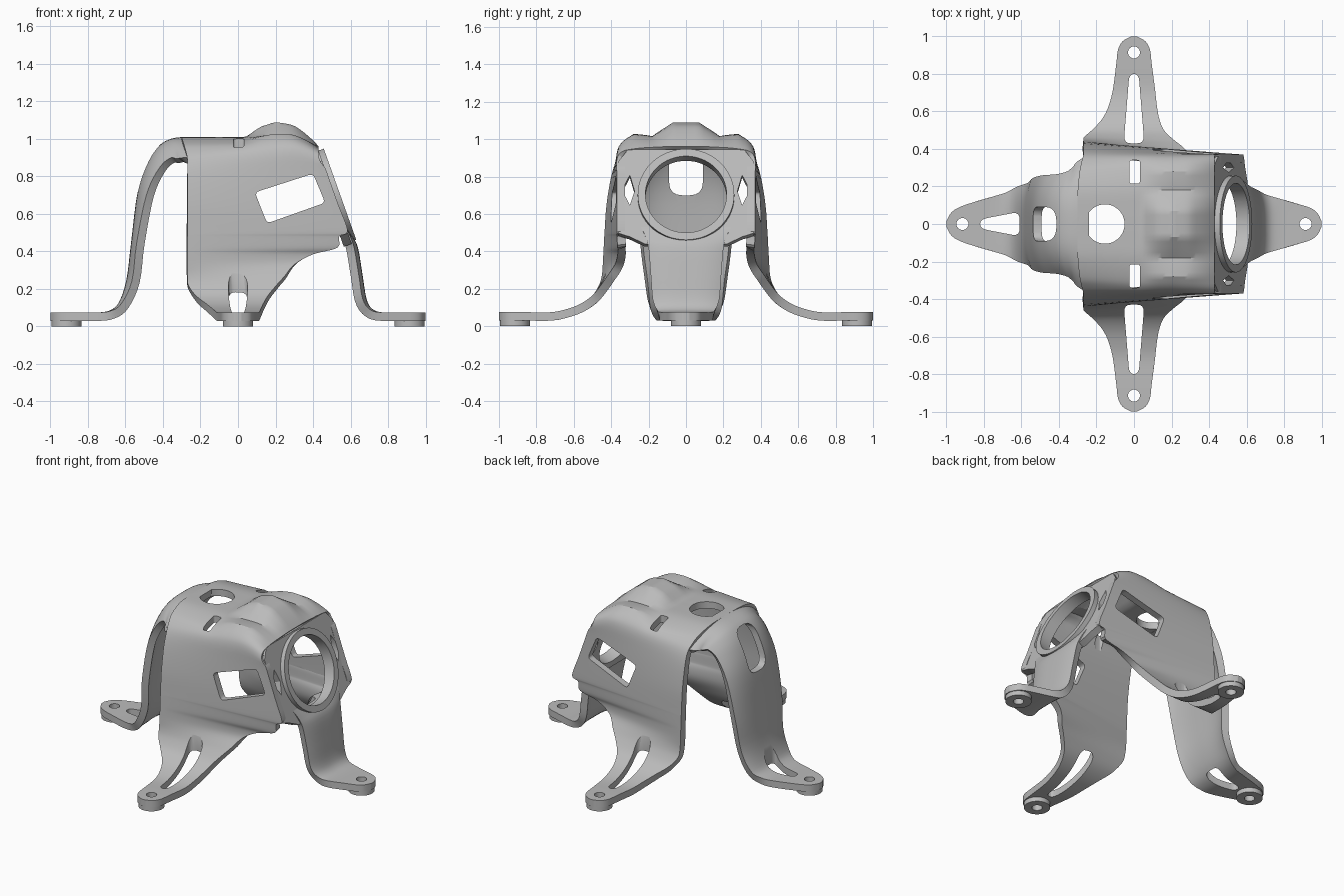
import bpy, bmesh, math
from mathutils import Matrix

cube = bpy.data.objects.get("Cube")
if cube:
    bpy.data.objects.remove(cube)

THICK = 0.045
grey = bpy.data.materials.new("light_grey")
grey.use_nodes = True
grey.diffuse_color = (0.5, 0.5, 0.5, 1)
grey.node_tree.nodes["Principled BSDF"].inputs["Base Color"].default_value = (0.5, 0.5, 0.5, 1)


def link(name, bm, matrix=Matrix()):
    mesh = bpy.data.meshes.new(name)
    bm.to_mesh(mesh)
    bm.free()
    mesh.materials.append(grey)
    ob = bpy.data.objects.new(name, mesh)
    ob.matrix_world = matrix
    bpy.context.collection.objects.link(ob)
    return ob


def smooth_rows(keys, n=4):
    """Catmull-Rom interpolation of control rows."""
    out = []
    for i in range(len(keys) - 1):
        a, b, c, d = (keys[min(max(i + k, 0), len(keys) - 1)] for k in (-1, 0, 1, 2))
        for s in range(n):
            t = s / n
            out.append([0.5 * (2 * q + (r - p) * t + (2 * p - 5 * q + 4 * r - w) * t ** 2
                               + (3 * q - p - 3 * r + w) * t ** 3)
                        for p, q, r, w in zip(a, b, c, d)])
    return out + [list(keys[-1])]


def sheet(name, rows):
    """Grid of points thickened inward into a shell."""
    bm = bmesh.new()
    vs = [[bm.verts.new(p) for p in row] for row in rows]
    for a, b in zip(vs, vs[1:]):
        for j in range(len(a) - 1):
            bm.faces.new((a[j], a[j + 1], b[j + 1], b[j]))
    ob = link(name, bm)
    mod = ob.modifiers.new("shell", 'SOLIDIFY')
    mod.thickness = THICK
    mod.offset = -1
    return ob


def prism(name, pts, lo, hi, axis='z', matrix=Matrix()):
    place = {'x': lambda u, v, d: (d, u, v), 'y': lambda u, v, d: (u, d, v),
             'z': lambda u, v, d: (u, v, d)}[axis]
    bm = bmesh.new()
    ends = [[bm.verts.new(place(u, v, d)) for u, v in pts] for d in (lo, hi)]
    for e in ends:
        bm.faces.new(e)
    n = len(pts)
    for i in range(n):
        bm.faces.new((ends[0][i], ends[0][(i + 1) % n], ends[1][(i + 1) % n], ends[1][i]))
    bmesh.ops.recalc_face_normals(bm, faces=bm.faces)
    return link(name, bm, matrix)


def circle(r, cx=0, cy=0, n=48):
    return [(cx + r * math.cos(2 * math.pi * i / n), cy + r * math.sin(2 * math.pi * i / n))
            for i in range(n)]


def rounded(pts, r=0.025, n=4):
    """Round the corners of a polygon with short curves."""
    out = []
    for i, (x, y) in enumerate(pts):
        ends = []
        for qx, qy in (pts[i - 1], pts[(i + 1) % len(pts)]):
            l = math.hypot(qx - x, qy - y)
            f = min(r / l, 0.45)
            ends.append((x + (qx - x) * f, y + (qy - y) * f))
        (ax, ay), (bx, by) = ends
        for k in range(n + 1):
            t = k / n
            out.append(((1 - t) ** 2 * ax + 2 * t * (1 - t) * x + t * t * bx,
                        (1 - t) ** 2 * ay + 2 * t * (1 - t) * y + t * t * by))
    return out


def ramp(x, pts):
    if x <= pts[0][0]:
        return pts[0][1]
    for (a, p), (b, q) in zip(pts, pts[1:]):
        if x <= b:
            return p + (q - p) * (x - a) / (b - a)
    return pts[-1][1]


# Body: roof, side walls and side legs, as rows (rear y, front y, rear z, front z, x min, x max)
half = smooth_rows([
    (0, 0, 1.01, 1.01, -.3, .43), (.07, .07, 1.01, 1.01, -.3, .43),
    (.18, .18, 1.005, 1.01, -.3, .43), (.28, .28, .975, 1, -.29, .43),
    (.33, .345, .94, .985, -.28, .43), (.37, .37, .89, .94, -.27, .435),
    (.4, .37, .8, .82, -.27, .475), (.425, .37, .65, .65, -.27, .535),
    (.435, .37, .51, .51, -.27, .585), (.437, .37, .48, .48, -.27, .54),
    (.44, .365, .42, .42, -.27, .53), (.442, .365, .385, .385, -.27, .4),
    (.445, .38, .33, .33, -.27, .3), (.45, .42, .27, .27, -.27, .25),
    (.465, .455, .22, .22, -.265, .205), (.5, .5, .165, .165, -.225, .16),
    (.56, .56, .122, .122, -.17, .135), (.63, .63, .094, .094, -.135, .122),
    (.72, .72, .075, .075, -.112, .112), (.85, .85, .075, .075, -.095, .095),
    (.93, .93, .075, .075, -.085, .085), (.975, .975, .075, .075, -.06, .06),
    (1, 1, .075, .075, -.015, .015)])


def body_row(row, side):
    yr, yf, zr, zf, x0, x1 = row
    pts = []
    for j in range(37):
        t = j / 36
        x, y, z = x0 + (x1 - x0) * t, yr + (yf - yr) * t, zr + (zf - zr) * t
        roof = min(max((z - .85) / .1, 0), 1)
        hump = ramp(x, [(.04, 0), (.12, .055), (.2, .08), (.3, .065), (.4, .02), (.44, 0)])
        hump *= ramp(y, [(.07, 1), (.18, .1), (.28, .45), (.37, 0)])
        z += roof * (hump - .06 * (max(x - .25, 0) / .19) ** 2)
        pts.append((x, side * y, z))
    return pts


body = sheet("body_shell", [body_row(r, -1) for r in reversed(half[1:])]
             + [body_row(r, 1) for r in half])


# Rear and front legs: rows (x, z, half width, edge drop)
def leg(name, keys, direction):
    rows = smooth_rows(keys)
    grid = []
    for i, (x, z, w, drop) in enumerate(rows):
        a, b = rows[max(i - 1, 0)], rows[min(i + 1, len(rows) - 1)]
        dx, dz = b[0] - a[0], b[1] - a[1]
        l = math.hypot(dx, dz)
        nx, nz = direction * dz / l, -direction * dx / l
        line = []
        for j in range(25):
            s = j / 12 - 1
            d = drop * abs(s) ** 3
            line.append((x + nx * d, -direction * s * w, z + nz * d))
        grid.append(line)
    return sheet(name, grid)


rear_leg = leg("rear_leg", [
    (-.24, 1.01, .365, .11), (-.3, 1.01, .34, .11), (-.36, 1, .305, .11), (-.42, .965, .28, .09),
    (-.48, .88, .265, .07), (-.535, .72, .26, .05), (-.57, .45, .245, .03), (-.595, .25, .22, .03),
    (-.635, .13, .2, .015), (-.68, .088, .17, .005), (-.74, .075, .15, 0), (-.85, .075, .118, 0),
    (-.93, .075, .09, 0), (-.975, .075, .06, 0), (-1, .075, .015, 0)], -1)
front_leg = leg("front_leg", [
    (.575, .53, .24, 0), (.61, .48, .215, .01), (.64, .42, .2, .02), (.665, .27, .188, .02),
    (.685, .15, .178, .02), (.715, .095, .155, .01), (.77, .075, .137, 0), (.88, .075, .105, 0),
    (.94, .075, .086, 0), (.977, .075, .06, 0), (1, .075, .015, 0)], 1)

# Tilted face plate and raised ring
tilt = Matrix.Translation((.53, 0, .7)) @ Matrix.Rotation(math.radians(70.4), 4, 'Y')
plate_half = [(-.265, .31), (-.2, .36), (.21, .36), (.23, .3), (.27, .22)]
plate = prism("face_plate", plate_half + [(u, -v) for u, v in reversed(plate_half)],
              -.06, -.015, matrix=tilt)
ring = prism("lens_ring", circle(.258, n=64), -.045, .015, matrix=tilt)

# Foot pads
feet = [(.915, 0), (-.915, 0), (0, .915), (0, -.915)]
pads = [prism("foot_pad", circle(.08, *f), 0, .034) for f in feet]

# Cutters
lens = prism("lens_cutter", circle(.217, n=64), -.2, .2, matrix=tilt)
holes = [prism("bolt_cutter", circle(.032, *f, n=24), -.1, .3) for f in feet]
top_hole = prism("top_cutter", circle(.105, -.155, 0), .8, 1.2)
window = prism("window_cutter", rounded([(.09, .715), (.4, .815), (.465, .66), (.155, .55)]),
               -1, 1, 'y')
rear_slot = prism("rear_slot_cutter", rounded([(-.82, .025), (-.61, .065), (-.61, -.065),
                                               (-.82, -.025)], .04), -.1, .4)
rear_window = prism("rear_window_cutter", rounded([(-.09, .7), (.09, .7), (.09, .97),
                                                   (-.09, .97)], .07), -.8, -.32, 'x')
side_cuts, cheeks = [], []
for s in (1, -1):
    side_cuts.append(prism("side_slot_cutter", rounded(
        [(-.055, .43 * s), (.055, .43 * s), (.025, .8 * s), (-.025, .8 * s)], .04), -.1, .6))
    side_cuts.append(prism("roof_slot_cutter", rounded(
        [(-.025, .215 * s), (.032, .215 * s), (.032, .34 * s), (-.025, .34 * s)], .015), .85, 1.2))
    cheeks.append(prism("cheek_cutter", [(-.12, .3 * s), (-.03, .275 * s), (.05, .3 * s),
                                         (0, .325 * s), (-.07, .325 * s)], -.2, .2, matrix=tilt))

jobs = [(body, [top_hole, window] + side_cuts + holes[2:]),
        (rear_leg, [rear_slot, rear_window, holes[1]]), (front_leg, [lens, holes[0]]),
        (plate, [lens] + cheeks), (ring, [lens])] + [(p, [h]) for p, h in zip(pads, holes)]

for ob, cutters in jobs:
    for c in cutters:
        mod = ob.modifiers.new("cut", 'BOOLEAN')
        mod.operation = 'DIFFERENCE'
        mod.solver = 'EXACT'
        mod.object = c
    bpy.ops.object.select_all(action='DESELECT')
    ob.select_set(True)
    bpy.context.view_layer.objects.active = ob
    for mod in list(ob.modifiers):
        bpy.ops.object.modifier_apply(modifier=mod.name)
    bpy.ops.object.shade_smooth_by_angle(angle=math.radians(30))

for c in {c for _, cs in jobs for c in cs}:
    bpy.data.objects.remove(c)
